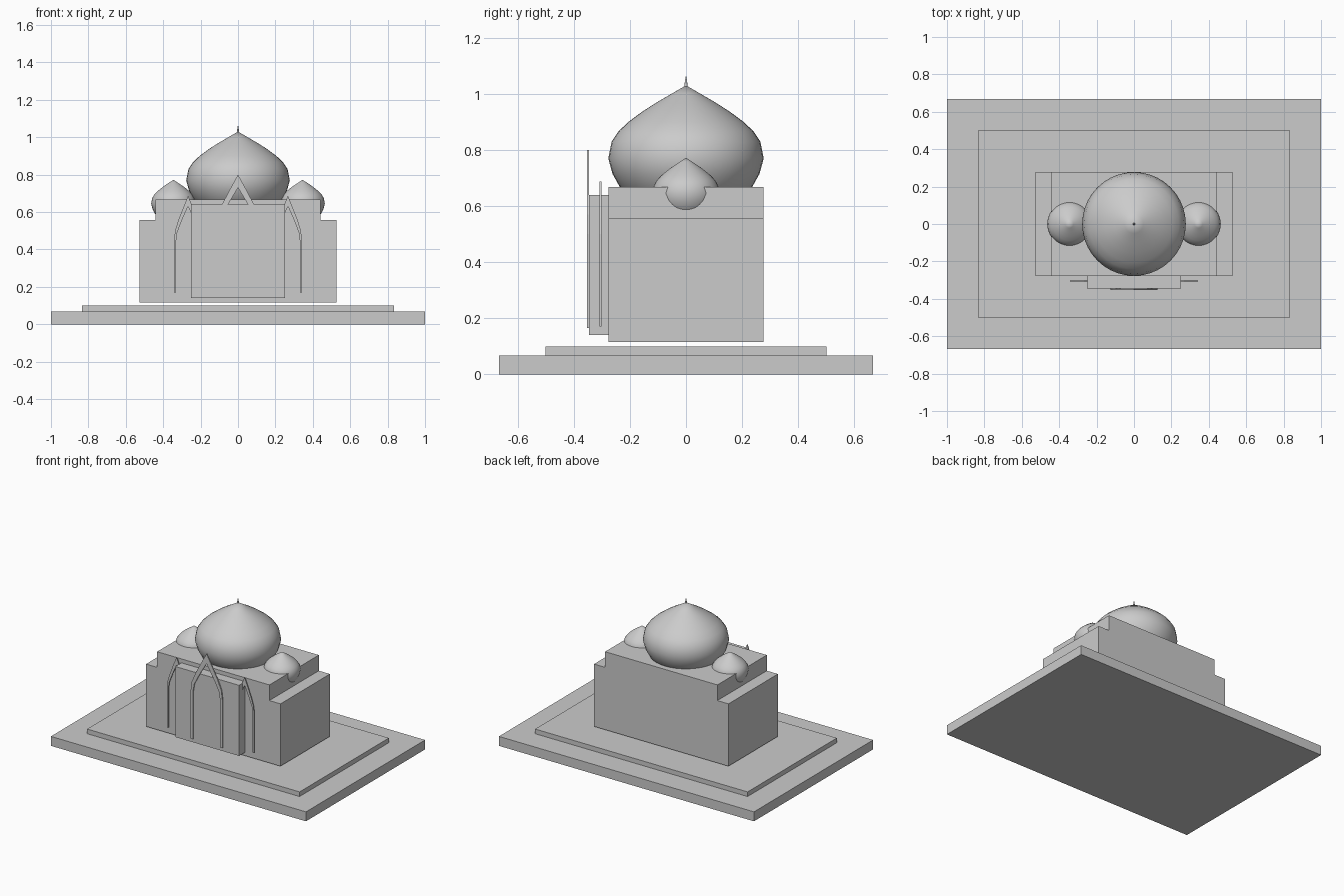
import bpy, bmesh, math

if "Cube" in bpy.data.objects:
    bpy.data.objects.remove(bpy.data.objects["Cube"])

stone = bpy.data.materials.new("grey_stone")
stone.diffuse_color = (0.6, 0.6, 0.6, 1)
stone.use_nodes = True
stone.node_tree.nodes["Principled BSDF"].inputs["Base Color"].default_value = stone.diffuse_color


def finish(name, bm):
    bmesh.ops.recalc_face_normals(bm, faces=bm.faces)
    me = bpy.data.meshes.new(name)
    bm.to_mesh(me)
    bm.free()
    me.materials.append(stone)
    ob = bpy.data.objects.new(name, me)
    bpy.context.collection.objects.link(ob)
    return ob


def box(name, x, y0, y1, z0, z1):
    """Box symmetric in x."""
    bm = bmesh.new()
    bmesh.ops.create_cube(bm, size=1)
    for v in bm.verts:
        v.co = (v.co.x * 2 * x, y0 + (v.co.y + .5) * (y1 - y0),
                z0 + (v.co.z + .5) * (z1 - z0))
    return finish(name, bm)


def lathe(name, profile, x=0, segments=40):
    """Spin (radius, z) points about a vertical axis at x."""
    bm = bmesh.new()
    verts = [bm.verts.new((r, 0, z)) for r, z in profile]
    edges = [bm.edges.new(p) for p in zip(verts, verts[1:])]
    bmesh.ops.spin(bm, geom=verts + edges, cent=(0, 0, 0), axis=(0, 0, 1),
                   angle=2 * math.pi, steps=segments, use_duplicate=False)
    bmesh.ops.remove_doubles(bm, verts=bm.verts, dist=1e-5)
    bmesh.ops.translate(bm, verts=bm.verts, vec=(x, 0, 0))
    ob = finish(name, bm)
    bpy.ops.object.select_all(action='DESELECT')
    ob.select_set(True)
    bpy.context.view_layer.objects.active = ob
    bpy.ops.object.shade_smooth_by_angle(angle=math.radians(40))
    return ob


# Pointed arch outlines: half width and height
OUTER = [(.125, .165), (.125, .50), (.116, .57), (.086, .64), (.045, .718), (0, .80)]
INNER = [(.107, .165), (.107, .50), (.096, .56), (.054, .64), (.027, .685), (0, .73)]


def arch(name, x, y0, y1, sx=1, sz=1, base=.165):
    def outline(half):
        pts = half + [(-a, b) for a, b in reversed(half[:-1])]
        return [(x + a * sx, base + (b - .165) * sz) for a, b in pts]
    bm = bmesh.new()
    outer, inner = [[bm.verts.new((a, y0, b)) for a, b in outline(h)]
                    for h in (OUTER, INNER)]
    for i in range(len(outer) - 1):
        bm.faces.new((outer[i], outer[i + 1], inner[i + 1], inner[i]))
    res = bmesh.ops.extrude_face_region(bm, geom=bm.faces[:], use_keep_orig=True)
    for v in res["geom"]:
        if isinstance(v, bmesh.types.BMVert):
            v.co.y = y1
    return finish(name, bm)


# Stepped platform
box("platform_base", 1.0, -.667, .667, 0, .067)
box("platform_step", .833, -.5, .5, .067, .10)

# Main hall, raised roof block and front portal
box("hall", .527, -.277, .277, .115, .557)
box("roof_block", .44, -.277, .277, .557, .668)
box("portal", .25, -.345, -.277, .14, .64)

# Arches on the front
arch("portal_arch", 0, -.353, -.345)
for side, s in (("left", -1), ("right", 1)):
    arch(side + "_arch", s * .267, -.308, -.302, sx=.6, sz=.815, base=.17)

# Onion domes
DOME = [(0, .60), (.17, .60), (.205, .635), (.236, .668), (.262, .715), (.277, .77),
        (.265, .83), (.24, .867), (.205, .90), (.155, .937), (.105, .969),
        (.05, 1.001), (0, 1.03)]
lathe("main_dome", DOME)
for side, s in (("left", -1), ("right", 1)):
    lathe(side + "_dome", [(r * .43, .645 + (z - .77) * .49) for r, z in DOME],
          x=s * .345)

# Finial on the main dome
lathe("finial", [(0, 1.015), (.007, 1.015), (.005, 1.037), (0, 1.067)], segments=12)
